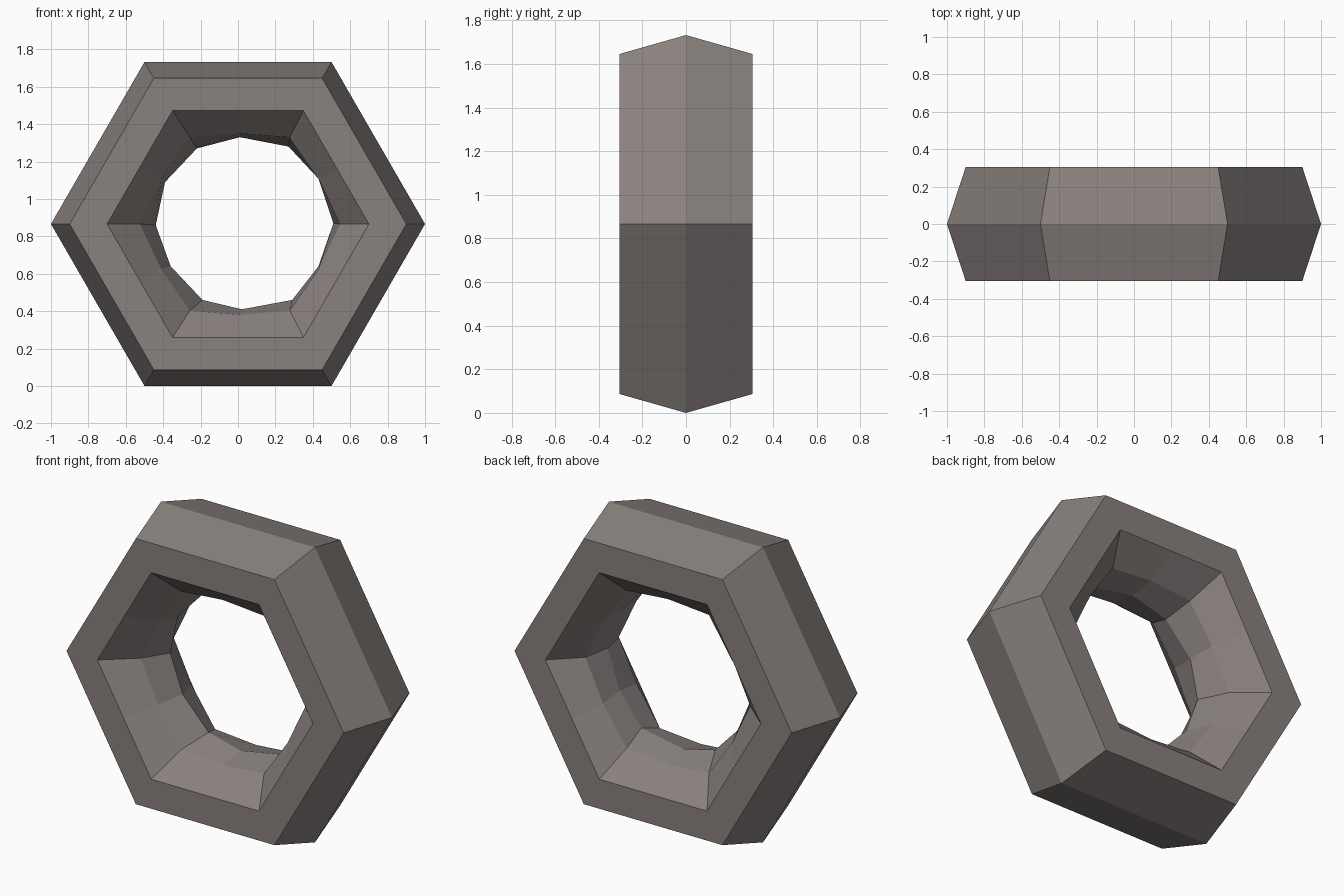
import bpy, bmesh, math

if "Cube" in bpy.data.objects:
    bpy.data.objects.remove(bpy.data.objects["Cube"])

CZ = math.sqrt(3) / 2      # height of the ring centre
HALF = 0.305               # half thickness


def hexagon(r, y):
    """12 points on a hexagon: corners and side midpoints."""
    pts = []
    for i in range(12):
        rad = r if i % 2 == 0 else r * CZ
        a = i * math.pi / 6
        pts.append((rad * math.cos(a), y, CZ + rad * math.sin(a)))
    return pts


def bore(y):
    """Slightly uneven 12-sided ring between hexagon and hole."""
    pts = []
    for i in range(12):
        rad = 0.535 if i % 2 == 0 else 0.485
        a = i * math.pi / 6
        pts.append((rad * math.cos(a) + 0.01, y, CZ + rad * math.sin(a)))
    return pts


# Narrowest loop of the hole, off-centre and hand-shaped
hole_xz = [(0.51, 0.87), (0.43, 1.11), (0.27, 1.28), (0.01, 1.33),
           (-0.22, 1.27), (-0.39, 1.09), (-0.44, 0.86), (-0.36, 0.64),
           (-0.19, 0.46), (0.02, 0.41), (0.29, 0.46), (0.43, 0.64)]
hole = [(x, 0.0, z) for x, z in hole_xz]

# Loops in order around the cross-section
loops = [hexagon(1.0, 0), hexagon(0.9, -HALF), hexagon(0.7, -HALF), bore(-0.155),
         hole, bore(0.155), hexagon(0.7, HALF), hexagon(0.9, HALF)]

bm = bmesh.new()
rings = [[bm.verts.new(p) for p in loop] for loop in loops]
for k, ring in enumerate(rings):
    nxt = rings[(k + 1) % len(rings)]
    for i in range(12):
        j = (i + 1) % 12
        bm.faces.new((ring[i], ring[j], nxt[j], nxt[i]))
bmesh.ops.recalc_face_normals(bm, faces=bm.faces)

mesh = bpy.data.meshes.new("hex_ring")
bm.to_mesh(mesh)
bm.free()

# Single warm grey colour
mat = bpy.data.materials.new("warm grey")
mat.diffuse_color = (0.25, 0.22, 0.21, 1)
mat.use_nodes = True
mat.node_tree.nodes["Principled BSDF"].inputs["Base Color"].default_value = mat.diffuse_color
mesh.materials.append(mat)

ring_obj = bpy.data.objects.new("hex_ring", mesh)
bpy.context.collection.objects.link(ring_obj)
